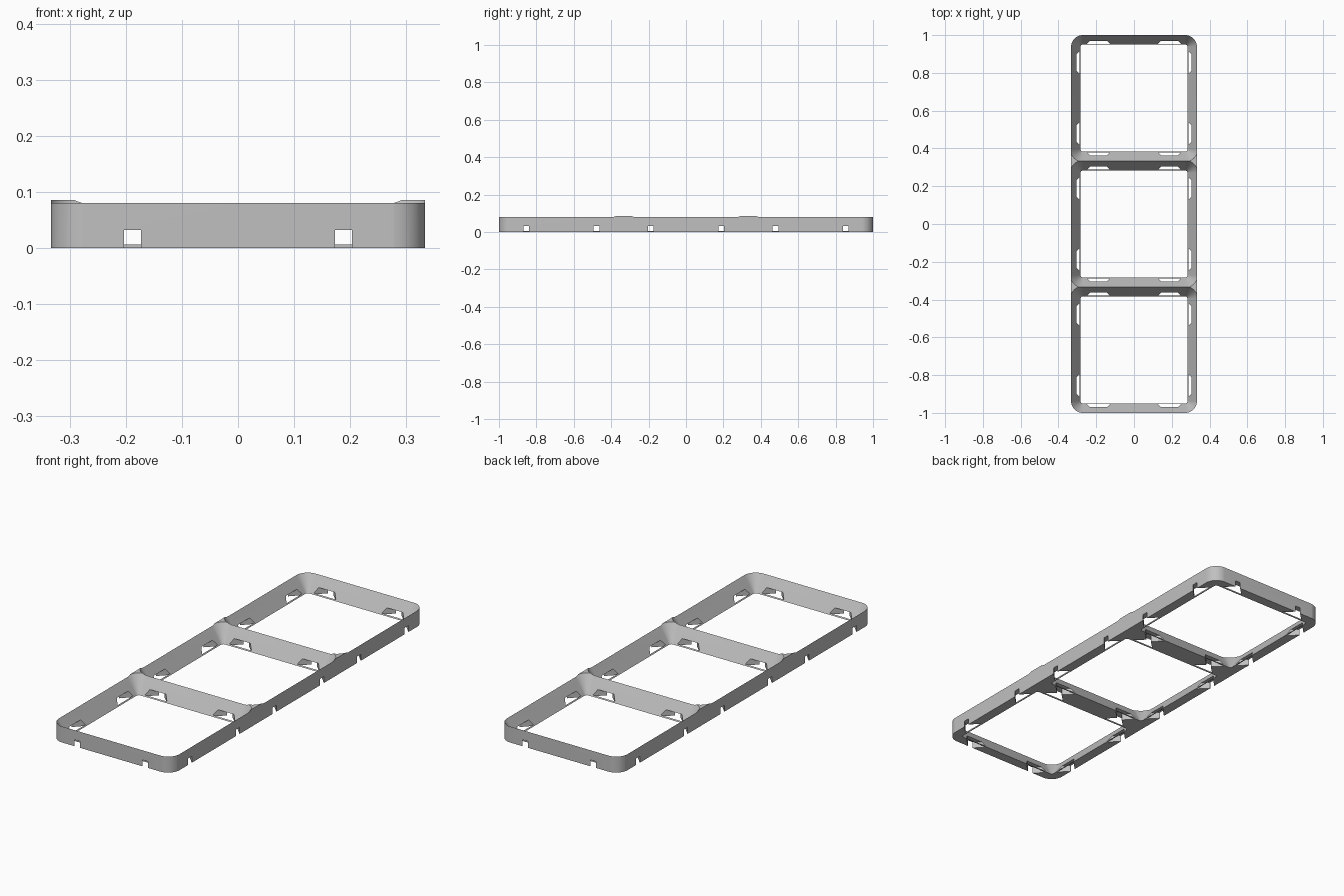
import bpy, bmesh, math

if "Cube" in bpy.data.objects:
    bpy.data.objects.remove(bpy.data.objects["Cube"], do_unlink=True)

HALF = 1 / 3          # half of one square cell
RADIUS = 0.063        # outer corner radius
INSET = 0.05          # wall thickness at the bottom
RIM = 0.08            # height of the knife edge rim
PEAK = 0.086          # height where cell corners meet
CLIP = 0.188          # clip slot offset from the cell centre
CELLS = [-2 * HALF, 0, 2 * HALF]

grey = bpy.data.materials.new("plain_grey")
grey.use_nodes = True
colour = (0.53, 0.53, 0.53, 1)
grey.diffuse_color = colour
grey.node_tree.nodes["Principled BSDF"].inputs["Base Color"].default_value = colour


def rounded_rect(hx, hy, r, steps=12):
    pts = []
    for k, (sx, sy) in enumerate([(1, 1), (-1, 1), (-1, -1), (1, -1)]):
        for i in range(steps + 1):
            a = (k + i / steps) * math.pi / 2
            pts.append((sx * (hx - r) + r * math.cos(a), sy * (hy - r) + r * math.sin(a)))
    return pts


def add_loft(bm, low, high, z0, z1):
    a = [bm.verts.new((x, y, z0)) for x, y in low]
    b = [bm.verts.new((x, y, z1)) for x, y in high]
    n = len(a)
    bm.faces.new(a[::-1])
    bm.faces.new(b)
    for i in range(n):
        j = (i + 1) % n
        bm.faces.new((a[i], a[j], b[j], b[i]))


def make_object(name, bm):
    bmesh.ops.recalc_face_normals(bm, faces=bm.faces)
    mesh = bpy.data.meshes.new(name)
    bm.to_mesh(mesh)
    bm.free()
    mesh.materials.append(grey)
    obj = bpy.data.objects.new(name, mesh)
    bpy.context.collection.objects.link(obj)
    return obj


def cut(target, cutter):
    cutter.hide_render = True
    mod = target.modifiers.new("cut", 'BOOLEAN')
    mod.operation = 'DIFFERENCE'
    mod.solver = 'EXACT'
    mod.object = cutter
    bpy.context.view_layer.objects.active = target
    bpy.ops.object.modifier_apply(modifier=mod.name)
    bpy.data.objects.remove(cutter, do_unlink=True)


# Solid block with rounded corners
bm = bmesh.new()
outline = rounded_rect(HALF, 1, RADIUS)
add_loft(bm, outline, outline, 0, PEAK)
frame = make_object("grid_frame", bm)


# Tapered opening of each cell
def section(cy, z):
    d = INSET * (1 - z / RIM)
    return [(x, y + cy) for x, y in rounded_rect(HALF - d, HALF - d, RADIUS - d)]


for cy in CELLS:
    bm = bmesh.new()
    add_loft(bm, section(cy, -0.01), section(cy, 0.1), -0.01, 0.1)
    cut(frame, make_object("cell_cutter", bm))

# Flared clip slots under every wall, stopping short of the thin inner lip
WAIST, REACH = 0.015, 0.046
half_slot = [(WAIST, -0.001), (WAIST, 0.001), (WAIST + REACH, REACH)]
slot = half_slot + [(-w, u) for w, u in half_slot[::-1]]
slot = [(WAIST + REACH, -REACH)] + slot + [(-WAIST - REACH, -REACH)]
bm = bmesh.new()
for s in (-CLIP, CLIP):
    for wall_y in (-1, -HALF, HALF, 1):
        pts = [(s + w, wall_y + u) for w, u in slot]
        add_loft(bm, pts, pts, -0.01, 0.032)
    for wall_x in (-HALF, HALF):
        for cy in CELLS:
            pts = [(wall_x + u, cy + s + w) for w, u in slot]
            add_loft(bm, pts, pts, -0.01, 0.032)
cut(frame, make_object("slot_cutter", bm))

# Smooth corners, sharp creases
bpy.ops.object.select_all(action='DESELECT')
frame.select_set(True)
bpy.context.view_layer.objects.active = frame
bpy.ops.object.shade_smooth_by_angle(angle=math.radians(30))
